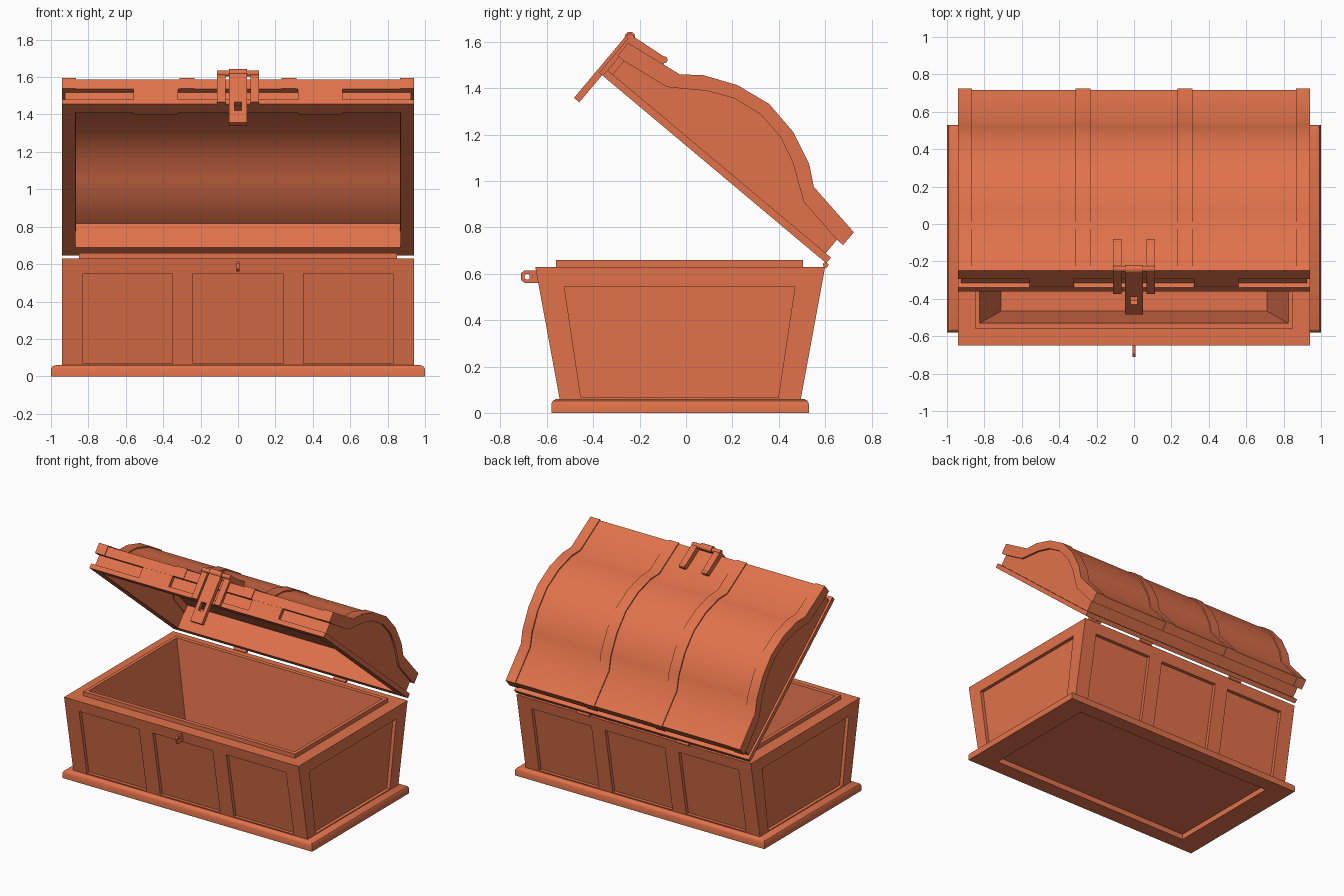
import bpy, bmesh, math

if "Cube" in bpy.data.objects:
    bpy.data.objects.remove(bpy.data.objects["Cube"])

mat = bpy.data.materials.new("orange_paint")
mat.diffuse_color = (0.75, 0.17, 0.07, 1)
mat.use_nodes = True
mat.node_tree.nodes["Principled BSDF"].inputs["Base Color"].default_value = mat.diffuse_color
HINGE = (0, 0.605, 0.645)
OPEN = math.radians(-40)


def finish(name, bm, lid=False):
    bmesh.ops.recalc_face_normals(bm, faces=bm.faces)
    me = bpy.data.meshes.new(name)
    bm.to_mesh(me)
    bm.free()
    for p in me.polygons:
        p.use_smooth = True
    me.set_sharp_from_angle(angle=math.radians(34))
    me.materials.append(mat)
    ob = bpy.data.objects.new(name, me)
    bpy.context.collection.objects.link(ob)
    if lid:
        ob.location = HINGE
        ob.rotation_euler.x = OPEN
    return ob


def prism(name, pts, x0, x1, lid=False):
    """Side profile extruded along x; lid profiles run forward from the hinge."""
    s = -1 if lid else 1
    bm = bmesh.new()
    a, b = [[bm.verts.new((x, s * p[0], p[1])) for p in pts] for x in (x0, x1)]
    bm.faces.new(a)
    bm.faces.new(b[::-1])
    n = len(pts)
    for i in range(n):
        j = (i + 1) % n
        bm.faces.new((a[i], b[i], b[j], a[j]))
    return finish(name, bm, lid)


def stack(name, levels, lid=False, closed=False):
    """Rectangles (half width, y0, y1, z) skinned one after another."""
    bm = bmesh.new()
    rings = [[bm.verts.new(c) for c in ((-h, y0, z), (h, y0, z), (h, y1, z), (-h, y1, z))]
             for h, y0, y1, z in levels]
    pairs = list(zip(rings, rings[1:]))
    if closed:
        pairs.append((rings[-1], rings[0]))
    else:
        bm.faces.new(rings[0])
        bm.faces.new(rings[-1])
    for a, b in pairs:
        for i in range(4):
            j = (i + 1) % 4
            bm.faces.new((a[i], a[j], b[j], b[i]))
    return finish(name, bm, lid)


def rect(u0, u1, v0, v1):
    return [(u0, v0), (u1, v0), (u1, v1), (u0, v1)]


def ngon(u, v, r, n=12):
    return [(u + r * math.cos(2 * math.pi * (i + .5) / n),
             v + r * math.sin(2 * math.pi * (i + .5) / n)) for i in range(n)]


def cut(ob, cutters):
    for c in cutters:
        m = ob.modifiers.new("cut", 'BOOLEAN')
        m.operation, m.solver, m.object = 'DIFFERENCE', 'EXACT', c
    dg = bpy.context.evaluated_depsgraph_get()
    me = bpy.data.meshes.new_from_object(ob.evaluated_get(dg))
    ob.modifiers.clear()
    ob.data = me
    me.set_sharp_from_angle(angle=math.radians(34))
    for c in cutters:
        bpy.data.objects.remove(c)


def mirrored(half):
    return half + [(1.26 - u, v) for u, v in half[-2::-1]]


# plinth with rounded upper edge and recessed underside
stack("plinth", [(.83, -.47, .42, .04), (.83, -.47, .42, 0), (1, -.58, .53, 0), (1, -.58, .53, .04),
                 (.993, -.574, .524, .052), (.975, -.56, .51, .06)])

# tapered box with raised lip and cavity
box = stack("chest_box", [(.94, -.545, .495, .06), (.94, -.65, .6, .63), (.85, -.56, .505, .63),
                          (.85, -.56, .505, .66), (.825, -.53, .475, .66), (.71, -.465, .415, .1)])

# recessed panels on all four sides
D = .025
cutters = []
for x0, x1 in ((-.83, -.35), (-.24, .24), (.35, .83)):
    cutters.append(prism("cut_front", [(-.547 + D, .068), (-.635 + D, .55), (-.8, .55), (-.8, .068)], x0, x1))
    cutters.append(prism("cut_back", [(.497 - D, .068), (.585 - D, .55), (.8, .55), (.8, .068)], x0, x1))
for s in (-1, 1):
    side = [(-.453, .066), (.398, .066), (.47, .545), (-.525, .545)]
    cutters.append(prism("cut_side", side, s * (.94 - D), s * 1.1))
cut(box, cutters)

# staple on the front
staple = prism("lock_staple", [(-.62, .56), (-.695, .56), (-.712, .573), (-.712, .602),
                               (-.695, .615), (-.62, .615)], -.007, .007)
cut(staple, [prism("cut_hole", ngon(-.685, .587, .012, 8), -.1, .1)])

# hinges
for s in (-1, 1):
    prism("hinge_barrel", ngon(.602, .638, .012), s * .35, s * .45)

# lid profiles, rear half up to the crown
top = mirrored([(0, .107), (0, .173), (.255, .21), (.335, .272), (.475, .334), (.63, .36)])
strap = mirrored([(-.005, .107), (-.005, .179), (.253, .218), (.331, .28), (.472, .342), (.63, .368)])
thin = mirrored([(.07, .107), (.07, .165), (.25, .185), (.345, .245), (.48, .305), (.63, .33)])
thick = mirrored([(.03, .107), (.244, .14), (.3, .178), (.39, .24), (.5, .29), (.63, .31)])

# domed cover, straps and end panels
prism("lid_cover", top + thin[::-1], -.9, .9, True)
for s in (-1, 1):
    prism("lid_end_strap", strap + thick[::-1], s * .865, s * .94, True)
    prism("lid_middle_strap", strap + thin[::-1], s * .232, s * .312, True)
    prism("lid_end_panel", [(.03, .02)] + thick + [(1.23, .02)], s * .87, s * .925, True)

# lid rim and walls, leaving a groove under the cover
stack("lid_rim", [(.87, -1.19, -.07, .032), (.87, -1.19, -.07, 0), (.94, -1.26, 0, 0), (.94, -1.26, 0, .032)],
      True, True)
prism("lid_back_wall", rect(.03, .07, .02, .112), -.9, .9, True)
prism("lid_front_wall", rect(1.19, 1.23, .02, .112), -.9, .9, True)
for s in (-1, 1):
    prism("lid_front_block", rect(1.17, 1.258, .005, .115), s * .32, s * .56, True)

# hasp plate with slot, brackets and pin
hasp = prism("hasp_plate", rect(1.262, 1.292, -.153, .205), -.047, .047, True)
bpy.context.view_layer.update()
cut(hasp, [prism("cut_slot", rect(1.2, 1.4, -.07, -.01), -.02, .02, True)])
for s in (-1, 1):
    prism("hasp_bracket", [(1.255, 0), (1.278, 0), (1.278, .205), (1.265, .215), (1.09, .235), (1.09, .2),
                           (1.255, .17)], s * .068, s * .113, True)
    prism("bracket_end", ngon(1.1, .223, .015), s * .068, s * .113, True)
prism("hasp_knuckle", ngon(1.276, .203, .023), -.047, .047, True)
prism("hasp_pin", ngon(1.274, .203, .016), -.113, .113, True)
